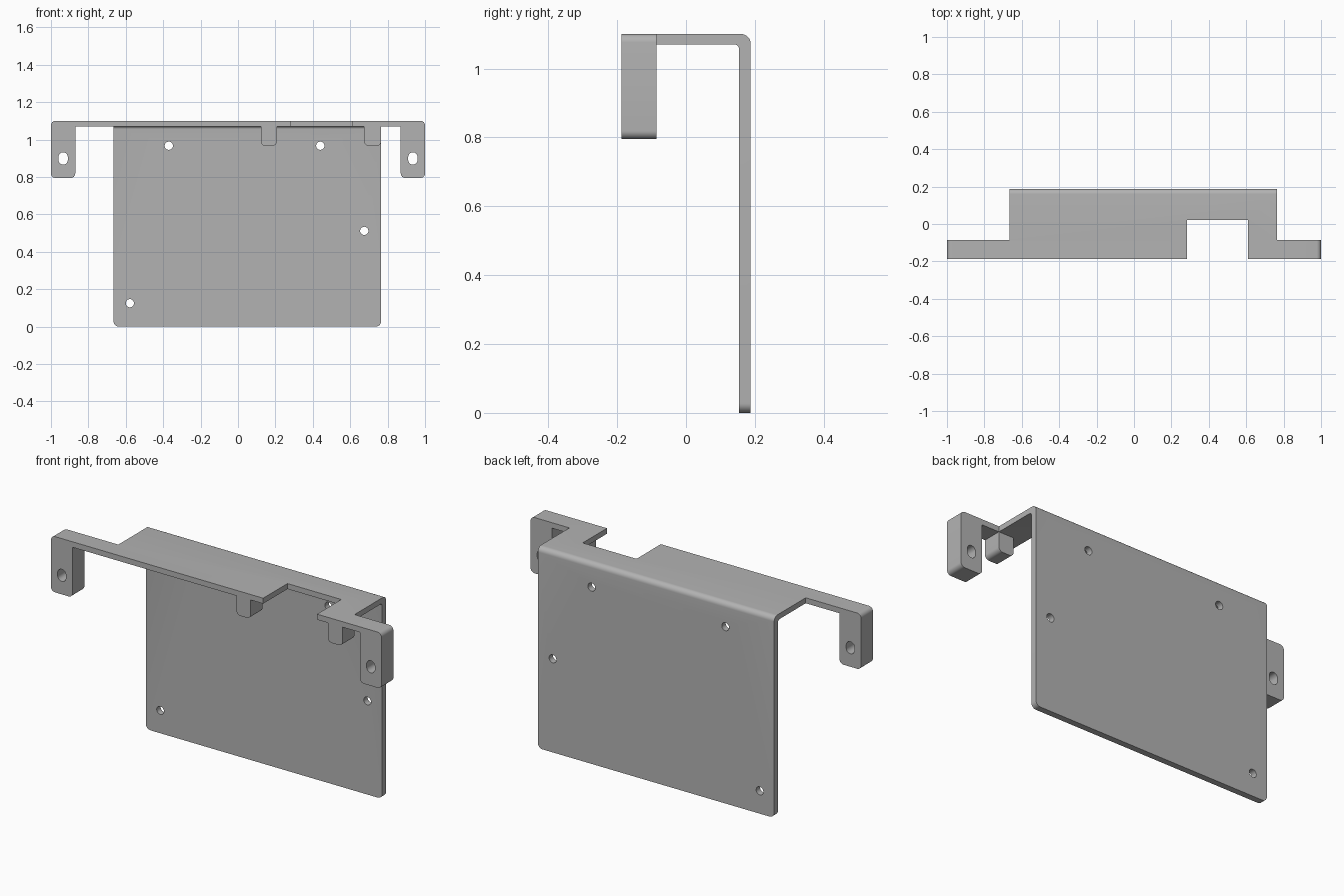
import bpy, bmesh, math
from mathutils import Vector

if "Cube" in bpy.data.objects:
    bpy.data.objects.remove(bpy.data.objects["Cube"], do_unlink=True)

metal = bpy.data.materials.new("grey metal")
metal.use_nodes = True
GREY = (0.45, 0.45, 0.45, 1)
metal.diffuse_color = GREY
metal.node_tree.nodes["Principled BSDF"].inputs["Base Color"].default_value = GREY

FRONT, BACK, TOP, SHEET = -0.188, 0.188, 1.1, 0.03
EAR_BACK = -0.085
LEFT, RIGHT = 0.765, -0.665


def rounded(corners, steps=8):
    """Outline from (u, v, radius) corners, with an arc at each rounded one."""
    out = []
    for i, (u, v, r) in enumerate(corners):
        p = Vector((u, v))
        if r == 0:
            out.append(p)
            continue
        a = (Vector(corners[i - 1][:2]) - p).normalized()
        b = (Vector(corners[(i + 1) % len(corners)][:2]) - p).normalized()
        for k in range(steps + 1):
            t = k / steps * math.pi / 2
            out.append(p + r * (a * (1 - math.sin(t)) + b * (1 - math.cos(t))))
    return out


def prism(name, outline, place, lo, hi):
    """Extrude an outline from lo to hi; place maps (u, v, depth) to x, y, z."""
    bm = bmesh.new()
    rings = [[bm.verts.new(place(p.x, p.y, d)) for p in outline] for d in (lo, hi)]
    n = len(outline)
    bm.faces.new(rings[0])
    bm.faces.new(rings[1][::-1])
    for i in range(n):
        j = (i + 1) % n
        bm.faces.new((rings[0][j], rings[0][i], rings[1][i], rings[1][j]))
    bmesh.ops.recalc_face_normals(bm, faces=bm.faces[:])
    mesh = bpy.data.meshes.new(name)
    bm.to_mesh(mesh)
    bm.free()
    mesh.materials.append(metal)
    obj = bpy.data.objects.new(name, mesh)
    bpy.context.collection.objects.link(obj)
    return obj


def along_y(u, v, d):
    return (u, d, v)


def along_x(u, v, d):
    return (d, u, v)


def box_outline(u0, u1, v0, v1, r=0):
    return rounded([(u0, v0, r), (u1, v0, r), (u1, v1, r), (u0, v1, r)])


def combine(target, tool, operation):
    mod = target.modifiers.new(operation.title(), "BOOLEAN")
    mod.operation, mod.solver, mod.object = operation, "EXACT", tool
    bpy.context.view_layer.objects.active = target
    bpy.ops.object.modifier_apply(modifier=mod.name)
    bpy.data.objects.remove(tool, do_unlink=True)


# Bent sheet: top shelf folded down into the back wall
under = TOP - SHEET
wall = BACK - 0.034
bracket = prism("mounting_bracket", rounded([
    (EAR_BACK, TOP, 0), (BACK, TOP, 0.028), (BACK, -0.1, 0), (wall, -0.1, 0),
    (wall, under, 0.014), (EAR_BACK, under, 0)]), along_x, RIGHT - 0.1, LEFT + 0.1)

# Trim the sheet to width, with rounded lower corners
trim = prism("sheet_trim", rounded([
    (RIGHT, 0, 0.028), (LEFT, 0, 0.028), (LEFT, 1.3, 0), (RIGHT, 1.3, 0)]),
    along_y, -0.5, 0.5)
combine(bracket, trim, "INTERSECT")

# Front strip with an ear at each end and two short tabs hanging below
EAR, EAR_FOOT, TAB_FOOT, R = 0.87, 0.795, 0.966, 0.024
strip = [(-1, TOP, R), (-1, EAR_FOOT, R), (-EAR, EAR_FOOT, R), (-EAR, under, 0)]
for x0, x1 in ((0.122, 0.208), (0.675, LEFT)):
    strip += [(x0, under, 0), (x0, TAB_FOOT, R), (x1, TAB_FOOT, R), (x1, under, 0)]
strip += [(EAR, under, 0), (EAR, EAR_FOOT, R), (1, EAR_FOOT, R), (1, TOP, R)]
combine(bracket, prism("front_strip", rounded(strip), along_y, FRONT, EAR_BACK), "UNION")

# Notch through the front of the shelf
notch = prism("notch", box_outline(0.284, 0.61, under - 0.02, TOP + 0.1), along_y, -0.4, 0.022)
combine(bracket, notch, "DIFFERENCE")

# Round screw holes in the back wall
for x, z in ((-0.37, 0.967), (0.44, 0.967), (0.675, 0.512), (-0.578, 0.125)):
    h = 0.022
    hole = prism("screw_hole", box_outline(x - h, x + h, z - h, z + h, h * 0.999), along_y, 0.1, 0.3)
    combine(bracket, hole, "DIFFERENCE")

# Upright slots in the ears
for side in (-1, 1):
    x = side * 0.935
    slot = prism("ear_slot", box_outline(x - 0.025, x + 0.025, 0.866, 0.932, 0.0249), along_y, -0.3, 0)
    combine(bracket, slot, "DIFFERENCE")

bpy.ops.object.select_all(action="DESELECT")
bracket.select_set(True)
bpy.context.view_layer.objects.active = bracket
bpy.ops.object.shade_smooth_by_angle(angle=math.radians(30))
